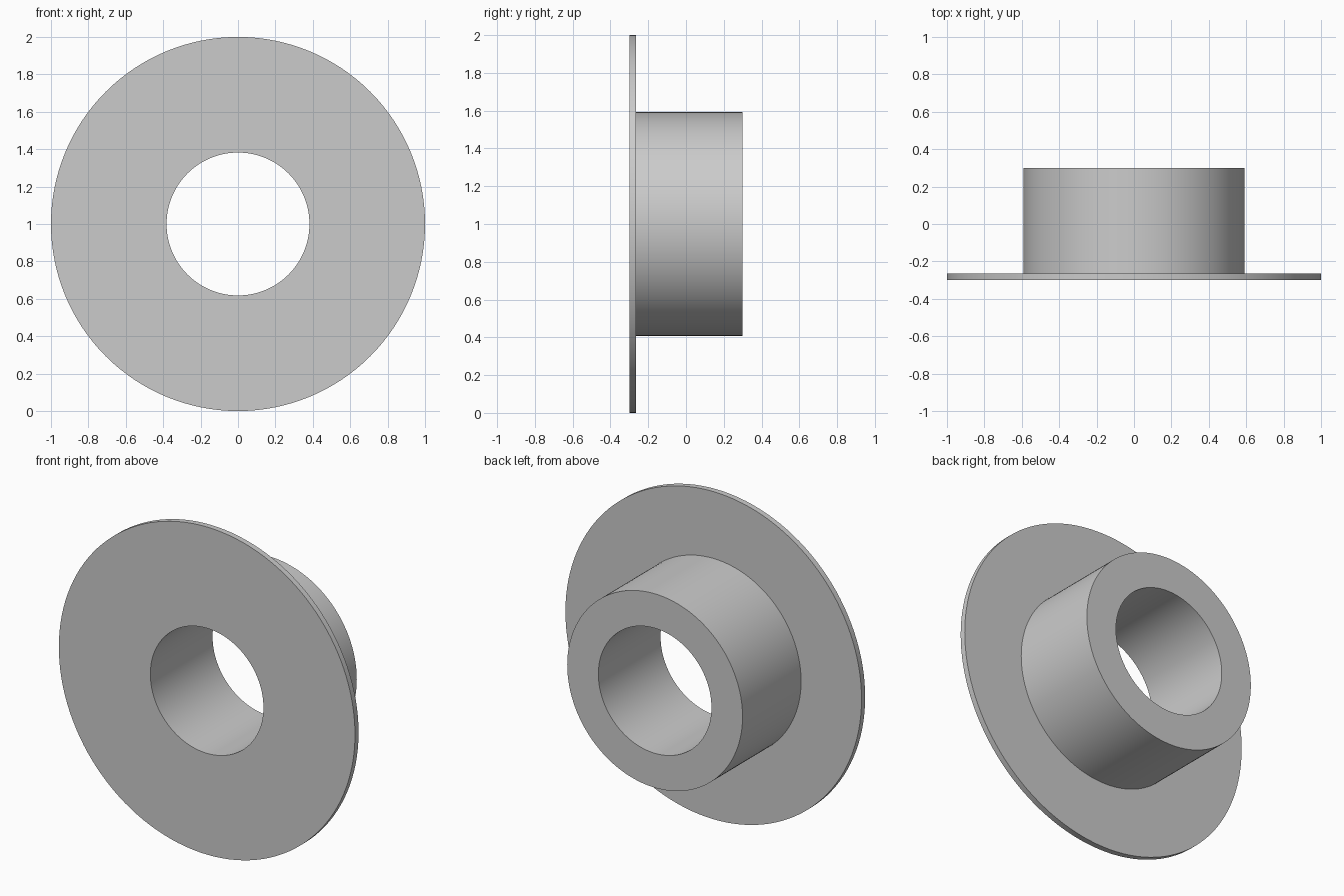
import bpy, bmesh, math
from mathutils import Matrix, Vector

cube = bpy.data.objects.get("Cube")
if cube:
    bpy.data.objects.remove(cube, do_unlink=True)

# Plain grey material
grey = bpy.data.materials.new("plain_grey")
grey.use_nodes = True
colour = (0.6, 0.6, 0.6, 1)
grey.diffuse_color = colour
grey.node_tree.nodes["Principled BSDF"].inputs["Base Color"].default_value = colour

# Dimensions
SEGMENTS = 128
BORE, SLEEVE, FLANGE = 0.382, 0.592, 1.0
FRONT, STEP, BACK = -0.3, -0.265, 0.3

# Closed half-section (radius, y) of the flanged bushing
section = [(BORE, FRONT), (FLANGE, FRONT), (FLANGE, STEP),
           (SLEEVE, STEP), (SLEEVE, BACK), (BORE, BACK)]

# Revolve the section around the y axis
bm = bmesh.new()
rings = []
for i in range(SEGMENTS):
    turn = Matrix.Rotation(math.tau * i / SEGMENTS, 3, 'Y')
    rings.append([bm.verts.new(turn @ Vector((r, y, 0))) for r, y in section])
count = len(section)
for i, ring in enumerate(rings):
    following = rings[(i + 1) % SEGMENTS]
    for j in range(count):
        k = (j + 1) % count
        bm.faces.new((ring[j], ring[k], following[k], following[j]))
bmesh.ops.recalc_face_normals(bm, faces=bm.faces)
bmesh.ops.translate(bm, verts=bm.verts, vec=(0, 0, FLANGE))

mesh = bpy.data.meshes.new("flanged_bushing")
bm.to_mesh(mesh)
bm.free()
mesh.materials.append(grey)
bushing = bpy.data.objects.new("flanged_bushing", mesh)
bpy.context.collection.objects.link(bushing)

# Smooth round walls, sharp rims
bpy.ops.object.select_all(action='DESELECT')
bushing.select_set(True)
bpy.context.view_layer.objects.active = bushing
bpy.ops.object.shade_smooth_by_angle(angle=math.radians(30))
